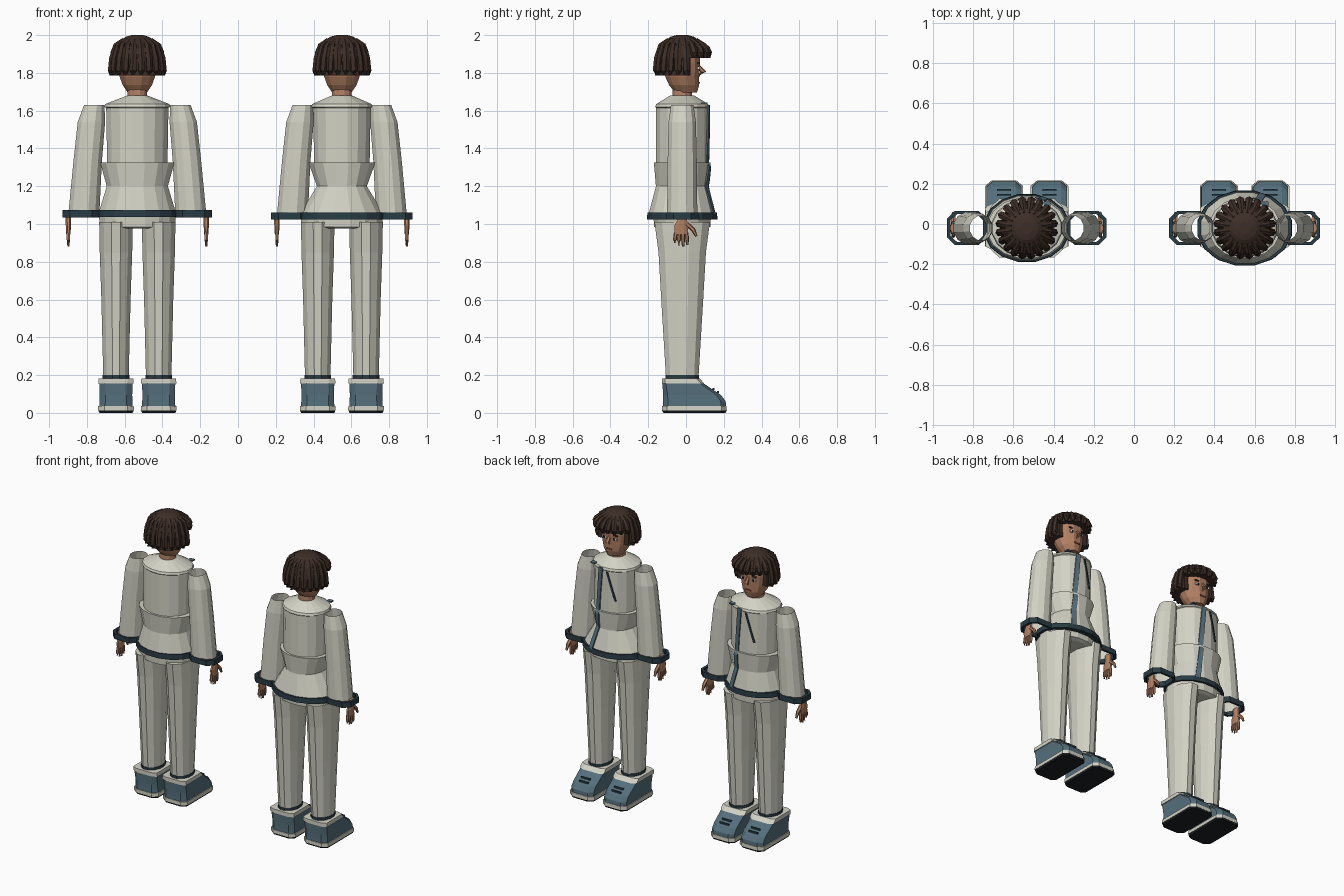
import bpy, bmesh, math
from mathutils import Vector

old = bpy.data.objects.get("Cube")
if old:
    bpy.data.objects.remove(old, do_unlink=True)


def material(name, r, g, b):
    m = bpy.data.materials.new(name)
    m.use_nodes = True
    m.diffuse_color = (r, g, b, 1)
    bsdf = next(n for n in m.node_tree.nodes if n.type == "BSDF_PRINCIPLED")
    bsdf.inputs["Base Color"].default_value = (r, g, b, 1)
    return m


CLOTH = material("off_white_cloth", .65, .65, .56)
BLUE = material("slate_blue", .09, .16, .2)
TRIM = material("dark_teal_trim", .022, .045, .058)
SOLE = material("black_rubber", .011, .014, .017)
HAIR = material("dark_brown_hair", .047, .027, .02)
SKIN = material("tan_skin", .45, .22, .125)
WHITE = material("eye_white", .75, .75, .72)
LIPS = material("lip_brown", .22, .08, .055)


def finish(bm, name, mats):
    """Turn a bmesh into a named object standing at the current figure."""
    bmesh.ops.recalc_face_normals(bm, faces=bm.faces)
    me = bpy.data.meshes.new(name)
    bm.to_mesh(me)
    bm.free()
    for m in mats:
        me.materials.append(m)
    ob = bpy.data.objects.new(fig["name"] + "_" + name, me)
    ob.location = (fig["x"], -.02, 0)
    bpy.context.collection.objects.link(ob)
    return ob


def circle(n):
    return [(math.cos(math.tau * (i + .5) / n), math.sin(math.tau * (i + .5) / n)) for i in range(n)]


def chamfered(cx, cy):
    return [(1, -cy), (1, cy), (cx, 1), (-cx, 1), (-1, cy), (-1, -cy), (-cx, -1), (cx, -1)]


def skin_rings(bm, loops, caps, indices=None):
    n = len(loops[0])
    for k, (a, b) in enumerate(zip(loops, loops[1:])):
        for i in range(n):
            f = bm.faces.new((a[i], a[(i + 1) % n], b[(i + 1) % n], b[i]))
            f.material_index = indices[k] if indices else 0
    if caps:
        bm.faces.new(loops[0])
        bm.faces.new(loops[-1]).material_index = indices[-1] if indices else 0


def loft(name, rings, mats, shape, caps=True, indices=None, max_y=9):
    """Rings are (z, centre x, centre y, half width, half depth)."""
    bm = bmesh.new()
    loops = [[bm.verts.new((cx + u * rx, min(cy + v * ry, max_y), z)) for u, v in shape]
             for z, cx, cy, rx, ry in rings]
    skin_rings(bm, loops, caps, indices)
    return finish(bm, name, mats)


def add_tube(bm, pts, radii, n=6):
    pts = [Vector(p) for p in pts]
    loops = []
    for i, p in enumerate(pts):
        d = pts[min(i + 1, len(pts) - 1)] - pts[max(i - 1, 0)]
        q = d.to_track_quat("Z", "Y")
        loops.append([bm.verts.new(p + q @ Vector((u * radii[i], v * radii[i], 0)))
                      for u, v in circle(n)])
    skin_rings(bm, loops, True)


def box(name, centre, size, mat):
    bm = bmesh.new()
    bmesh.ops.create_cube(bm, size=1)
    for v in bm.verts:
        v.co = Vector(c + a * s for a, c, s in zip(v.co, centre, size))
    return finish(bm, name, [mat])


def strip(name, profile, path, width, mat):
    """Thin plate that follows the jacket front; path holds (x, z)."""
    def front(x, z):
        for (z0, _, _, w0, d0), (z1, _, _, w1, d1) in zip(profile, profile[1:]):
            if z0 <= z <= z1:
                t = (z - z0) / max(z1 - z0, .0001)
                w, d = w0 + (w1 - w0) * t, d0 + (d1 - d0) * t
                return d * math.sqrt(max(0, 1 - (x / w) ** 2)) + .002
        return 0
    bm = bmesh.new()
    rows = []
    for (xa, za), (xb, zb) in zip(path, path[1:]):
        for k in range(6):
            t = k / 5
            x, z = xa + (xb - xa) * t, za + (zb - za) * t
            rows.append([bm.verts.new((x + s, front(x + s, z), z)) for s in (-width / 2, width / 2)])
    for a, b in zip(rows, rows[1:]):
        bm.faces.new((a[0], a[1], b[1], b[0]))
    ob = finish(bm, name, [mat])
    mod = ob.modifiers.new("thickness", "SOLIDIFY")
    mod.thickness, mod.offset = .008, 0


def build_jacket():
    t, b, w, h, d, hz = (fig[k] for k in ("torso", "belt", "waist", "hem", "hem_depth", "hem_z"))
    round16 = circle(16)
    profile = [(hz, 0, 0, h, d), (1.2, 0, 0, w, .142), (1.325, 0, 0, b, .153),
               (1.326, 0, 0, t, .142), (1.615, 0, 0, t + .005, .142),
               (1.62, 0, 0, t + .015, .146), (1.635, 0, 0, t + .01, .14), (1.68, 0, 0, .055, .065)]
    loft("jacket", profile, [CLOTH], round16)
    loft("hem_band", [(hz - .018, 0, 0, h + .008, d + .006), (hz + .018, 0, 0, h + .006, d + .004)],
         [TRIM], round16)
    strip("front_closure", profile, [(.03, 1.63), (.055, 1.326), (.06, 1.2), (.09, hz + .01)], .032, BLUE)
    strip("lapel_seam", profile, [(-.02, 1.61), (-.075, 1.41)], .012, TRIM)
    box("collar_tab", (.1, .118, 1.638), (.035, .03, .008), BLUE)


def build_arm(side, s):
    o, hz = fig["arm"], fig["hem_z"]
    # open sleeve, wider at the cuff
    sleeve = [(hz, s * (o + .04), 0, .085, .083), (1.33, s * (o + .02), 0, .078, .08),
              (1.54, s * o, 0, .075, .075), (1.63, s * (o - .015), 0, .056, .062)]
    loft(side + "_sleeve", sleeve, [CLOTH], circle(12), caps=False)
    c = s * (o + .055)
    ring = [(hz - .02, .098, .085), (hz + .018, .098, .085), (hz + .018, .08, .07), (hz - .02, .08, .07)]
    loft(side + "_cuff", [(z, c, 0, rx, ry) for z, rx, ry in ring + ring[:1]],
         [TRIM], chamfered(.6, .55), caps=False)
    # hand: wrist, palm, four fingers and a thumb
    x = s * (o + .122)
    loft(side + "_palm", [(.945, x, -.005, .012, .038), (.99, x, -.005, .015, .04),
                          (1.02, x, 0, .016, .028), (1.06, x, 0, .016, .026)], [SKIN], circle(8))
    bm = bmesh.new()
    for i, tip in enumerate((.9, .885, .88, .89)):
        y = -.034 + i * .019
        add_tube(bm, [(x, y, .955), (x, y * 1.15, .915), (x, y * 1.15, tip)], [.01, .01, .006])
    add_tube(bm, [(x, .025, 1.0), (x, .058, .97), (x, .075, .935)], [.013, .012, .007])
    finish(bm, side + "_fingers", [SKIN])


def build_leg(side, s):
    x = s * fig["leg"]
    loft(side + "_trouser_leg", [(.2, x, 0, .07, .09), (.6, x, 0, .08, .115), (.85, x, 0, .089, .13),
                                 (1.01, x, 0, .092, .152)], [CLOTH], circle(12))
    loft(side + "_ankle_band", [(.17, x, 0, .073, .093), (.2, x, 0, .073, .093)], [TRIM], circle(12))
    # shoe rows: height, heel, toe, half width
    rows = [(0, -.1, .23, .088), (.012, -.107, .235, .093), (.012, -.107, .236, .095),
            (.036, -.107, .235, .094), (.036, -.103, .232, .088), (.062, -.102, .23, .087),
            (.095, -.102, .205, .086), (.155, -.104, .115, .088), (.155, -.108, .118, .094),
            (.182, -.108, .092, .092)]
    loft(side + "_shoe", [(z, x, (a + b) / 2, w, (b - a) / 2) for z, a, b, w in rows],
         [SOLE, CLOTH, BLUE], chamfered(.65, .84), indices=[0, 1, 1, 1, 2, 2, 2, 1, 1])
    for i in (0, 1):
        box(side + "_lace", (x, .165 + i * .025, .126 - i * .016), (.07, .01, .012), TRIM)


def build_head():
    round12 = circle(12)
    loft("neck", [(1.66, 0, 0, .055, .055), (1.73, 0, 0, .052, .052)], [SKIN], round12)
    loft("head", [(1.695, 0, .02, .052, .06), (1.735, 0, .01, .08, .082), (1.78, 0, 0, .097, .093),
                  (1.85, 0, 0, .105, .097), (1.92, 0, 0, .1, .095)], [SKIN], round12)
    bm = bmesh.new()
    add_tube(bm, [(0, .085, 1.84), (0, .112, 1.805), (0, .085, 1.785)], [.008, .016, .008])
    finish(bm, "nose", [SKIN])
    box("mouth", (0, .091, 1.748), (.045, .008, .01), LIPS)
    for side, s in (("left", 1), ("right", -1)):
        box(side + "_eye", (s * .04, .086, 1.825), (.034, .009, .016), WHITE)
        box(side + "_iris", (s * .038, .088, 1.825), (.014, .009, .016), SOLE)
        box(side + "_brow", (s * .042, .087, 1.85), (.04, .01, .008), HAIR)

    # hair: crown, back and a ring of locks with a short fringe
    loft("hair_crown", [(1.88, 0, 0, .135, .135), (1.93, 0, 0, .125, .125), (1.97, 0, 0, .095, .095),
                        (1.992, 0, 0, .06, .06), (2.0, 0, 0, .03, .03)], [HAIR], circle(18))
    loft("hair_back", [(1.785, 0, 0, .136, .136), (1.9, 0, 0, .135, .135)], [HAIR], circle(18), max_y=.045)
    bm = bmesh.new()
    for i in range(20):
        a = math.tau * (i + .5) / 20
        c, s = math.cos(a), math.sin(a)
        low = 1.88 if s > .4 else 1.785
        reach = .14 if s > .4 else .138
        mid = (low + 1.93) / 2
        add_tube(bm, [(c * r, s * r, z) for r, z in
                      ((.075, 1.978), (.112, 1.945), (.13, mid + .02), (reach, low + .025), (reach, low))],
                 [.008, .017, .021, .02, .011])
    finish(bm, "hair_locks", [HAIR])


FIGURES = [
    dict(name="first", x=-.533, torso=.163, belt=.2, waist=.165, hem=.21, hem_depth=.166, hem_z=1.055,
         arm=.243, leg=.113),
    dict(name="second", x=.55, torso=.15, belt=.18, waist=.135, hem=.232, hem_depth=.184, hem_z=1.043,
         arm=.222, leg=.128),
]

for fig in FIGURES:
    build_jacket()
    loft("trouser_top", [(.975, 0, 0, .1, .13), (.985, 0, 0, fig["leg"] + .09, .152),
                         (1.06, 0, 0, fig["leg"] + .095, .156)], [CLOTH], circle(16))
    build_head()
    for label, sign in (("left", 1), ("right", -1)):
        build_arm(label, sign)
        build_leg(label, sign)
